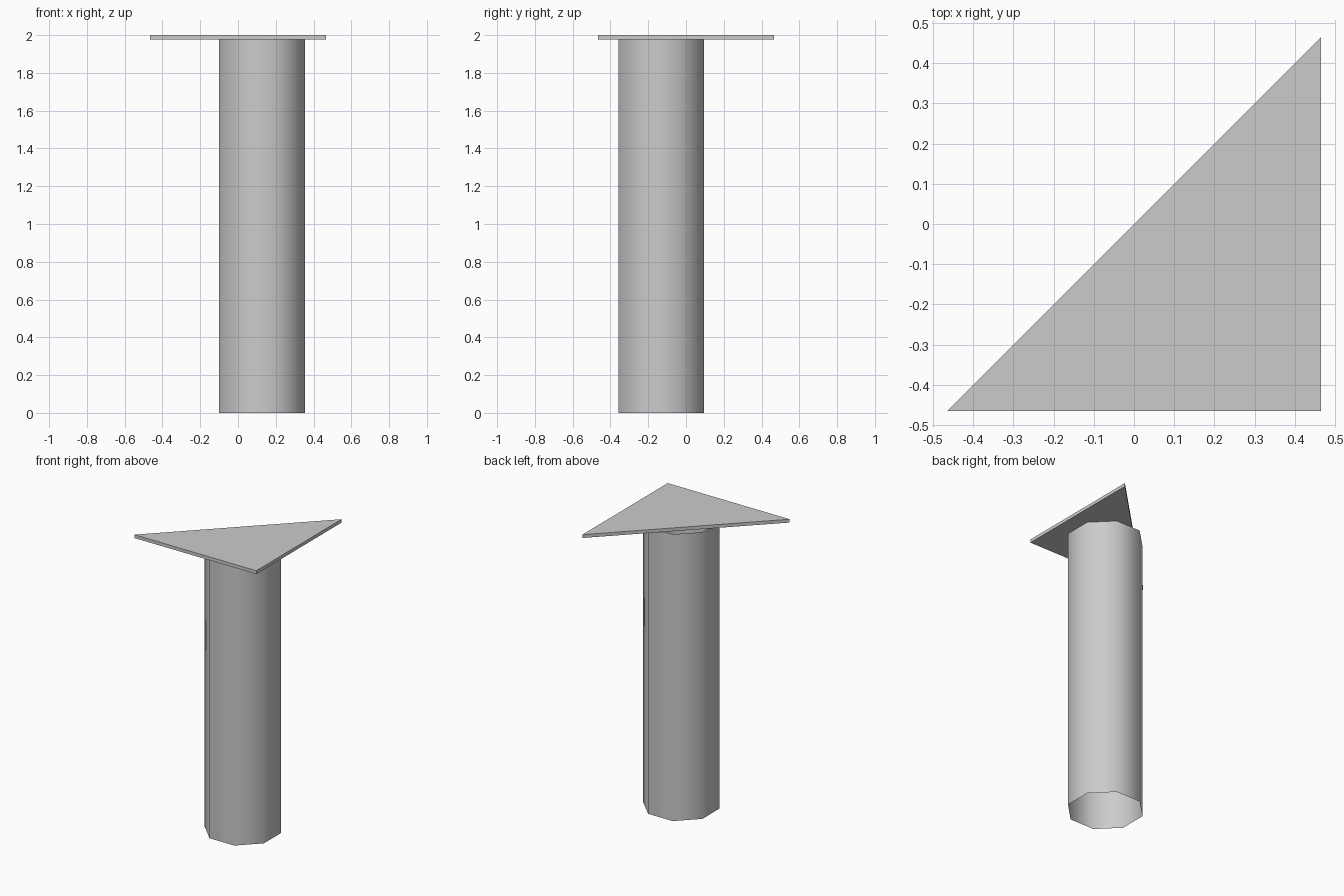
import bpy, bmesh
from math import pi

cube = bpy.data.objects.get("Cube")
if cube:
    bpy.data.objects.remove(cube, do_unlink=True)

HALF = 0.465        # half the plate's side
PLATE_BASE = 1.977  # underside of the plate
TOP = 2.0

grey = bpy.data.materials.new("light grey")
grey.use_nodes = True
colour = (0.6, 0.6, 0.6, 1)
grey.diffuse_color = colour
grey.node_tree.nodes["Principled BSDF"].inputs["Base Color"].default_value = colour


def add_object(name, bm, smooth=False):
    bmesh.ops.recalc_face_normals(bm, faces=bm.faces)
    for face in bm.faces:
        face.smooth = smooth
    mesh = bpy.data.meshes.new(name)
    bm.to_mesh(mesh)
    bm.free()
    mesh.materials.append(grey)
    obj = bpy.data.objects.new(name, mesh)
    bpy.context.collection.objects.link(obj)
    return obj


# Triangular plate: a right triangle extruded upwards
bm = bmesh.new()
corners = [(-HALF, -HALF), (HALF, -HALF), (HALF, HALF)]
base = bm.faces.new([bm.verts.new((x, y, PLATE_BASE)) for x, y in corners])
extruded = bmesh.ops.extrude_face_region(bm, geom=[base], use_keep_orig=True)
top_verts = [g for g in extruded["geom"] if isinstance(g, bmesh.types.BMVert)]
bmesh.ops.translate(bm, verts=top_verts, vec=(0, 0, TOP - PLATE_BASE))
add_object("triangular_plate", bm)

# Column: open eight-sided tube with flats facing the axes, smooth shaded
bm = bmesh.new()
bmesh.ops.create_cone(bm, cap_ends=False, segments=8, radius1=0.246,
                      radius2=0.246, depth=PLATE_BASE)
for v in bm.verts:
    v.co.z += PLATE_BASE / 2
# turn so that a flat, not a corner, faces the front
if any(abs(v.co.x) < 0.001 for v in bm.verts):
    from mathutils import Matrix
    bmesh.ops.rotate(bm, verts=bm.verts, cent=(0, 0, 0),
                     matrix=Matrix.Rotation(pi / 8, 3, "Z"))
column = add_object("column", bm, smooth=True)
column.location = (0.128, -0.131, 0)
